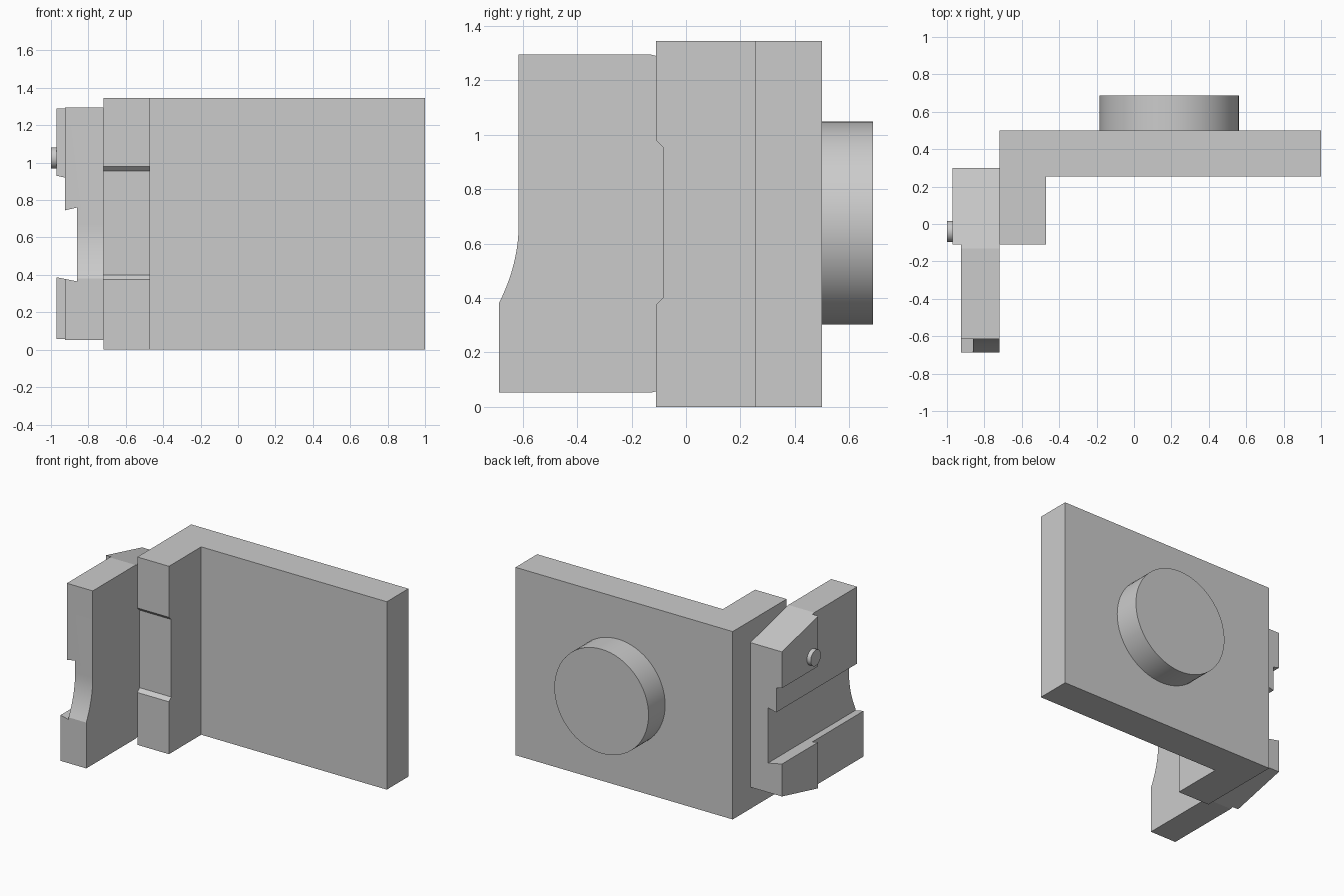
import bpy
import bmesh
import math
from mathutils import Vector

cube = bpy.data.objects.get("Cube")
if cube:
    bpy.data.objects.remove(cube, do_unlink=True)

grey = bpy.data.materials.new("light grey")
grey.use_nodes = True
colour = (0.6, 0.6, 0.6, 1)
grey.diffuse_color = colour
grey.node_tree.nodes["Principled BSDF"].inputs["Base Color"].default_value = colour


def prism(name, outline, place, sweep):
    """Extrude a 2D outline, placed in space by a function, along a sweep vector."""
    bm = bmesh.new()
    face = bm.faces.new([bm.verts.new(place(a, b)) for a, b in outline])
    result = bmesh.ops.extrude_face_region(bm, geom=[face])
    moved = [v for v in result["geom"] if isinstance(v, bmesh.types.BMVert)]
    bmesh.ops.translate(bm, verts=moved, vec=Vector(sweep))
    bmesh.ops.recalc_face_normals(bm, faces=bm.faces)
    mesh = bpy.data.meshes.new(name)
    bm.to_mesh(mesh)
    bm.free()
    mesh.materials.append(grey)
    obj = bpy.data.objects.new(name, mesh)
    bpy.context.collection.objects.link(obj)
    return obj


def boolean(obj, cutter, operation):
    mod = obj.modifiers.new(operation.lower(), 'BOOLEAN')
    mod.operation = operation
    mod.solver = 'EXACT'
    mod.object = cutter
    bpy.context.view_layer.objects.active = obj
    bpy.ops.object.modifier_apply(modifier=mod.name)
    bpy.data.objects.remove(cutter, do_unlink=True)


def cylinder(name, radius, depth, location, rotation):
    bpy.ops.mesh.primitive_cylinder_add(vertices=64, radius=radius, depth=depth,
                                        location=location, rotation=rotation)
    obj = bpy.context.object
    obj.name = name
    obj.data.materials.append(grey)
    bpy.ops.object.shade_smooth_by_angle(angle=math.radians(30))
    return obj


# L-shaped bracket: wide plate with a short arm turned forward
bracket = prism("bracket",
                [(-.72, .5), (-.72, -.11), (-.47, -.11), (-.47, .255), (1, .255), (1, .5)],
                lambda x, y: (x, y, 0), (0, 0, 1.345))

# Shallow bevelled recess in the front of the arm
recess = prism("arm_recess", [(-.15, .335), (-.085, .4), (-.085, .955), (-.15, 1.02)],
               lambda y, z: (-.8, y, z), (.5, 0, 0))
boolean(bracket, recess, 'DIFFERENCE')

# Clamp block: grooved cross-section running front to back
clamp = prism("clamp_block",
              [(-.72, 0), (-.97, 0), (-.97, .387), (-.86, .365), (-.86, .76),
               (-.925, .745), (-.925, .92), (-.97, .93), (-.97, 1.35), (-.72, 1.35)],
              lambda x, z: (x, -.8, z), (0, 1.2, 0))

# Side outline of the clamp: tapered rear, stepped front with a concave sweep
steps = 10
sweep = [(-.615 - .073 * (i / steps) ** 2, .67 - .29 * i / steps) for i in range(steps + 1)]
side = [(.3, .155), (.3, 1.19), (-.13, 1.295), (-.615, 1.295)] + sweep + [(-.688, .052), (-.13, .052)]
boolean(clamp, prism("clamp_side", side, lambda y, z: (-1.1, y, z), (.6, 0, 0)), 'INTERSECT')

# Thinner front half of the clamp
relief = prism("clamp_relief", [(-1.1, -.9), (-.925, -.9), (-.925, -.11), (-1.1, -.11)],
               lambda x, y: (x, y, -.1), (0, 0, 1.6))
boolean(clamp, relief, 'DIFFERENCE')
bpy.ops.object.select_all(action='DESELECT')
clamp.select_set(True)
bpy.context.view_layer.objects.active = clamp
bpy.ops.object.shade_smooth_by_angle(angle=math.radians(8))

# Round boss on the back and small pin on the side
cylinder("back_boss", .373, .19, (.188, .593, .675), (math.pi / 2, 0, 0))
cylinder("side_pin", .057, .05, (-.975, -.04, 1.025), (0, math.pi / 2, 0))
